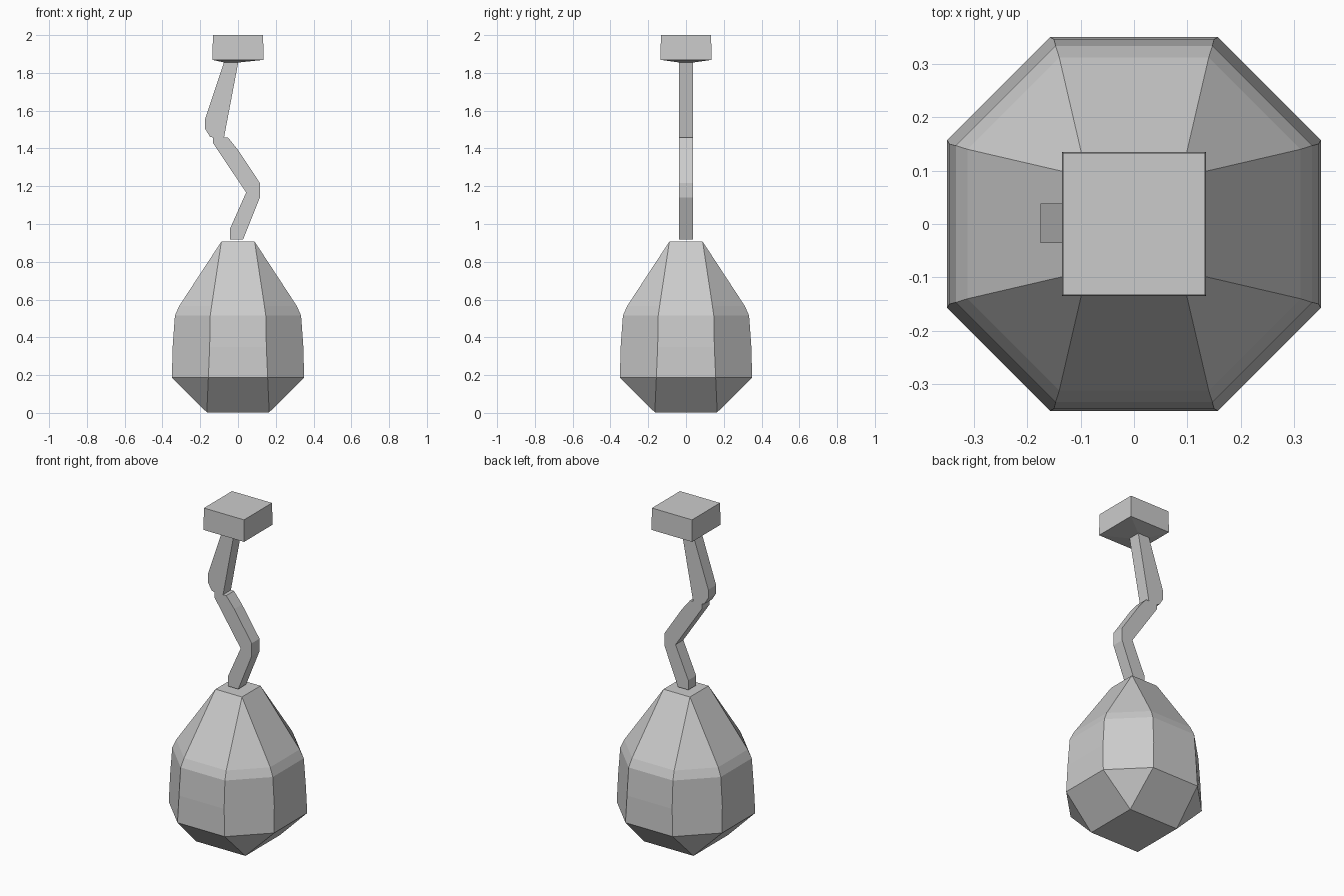
import bpy, bmesh
from math import radians

if "Cube" in bpy.data.objects:
    bpy.data.objects.remove(bpy.data.objects["Cube"])


def finish(name, bm):
    bmesh.ops.recalc_face_normals(bm, faces=bm.faces[:])
    me = bpy.data.meshes.new(name)
    bm.to_mesh(me)
    bm.free()
    ob = bpy.data.objects.new(name, me)
    bpy.context.collection.objects.link(ob)
    return ob


def hull(name, points):
    # faceted convex solid around the points
    bm = bmesh.new()
    for p in points:
        bm.verts.new(p)
    bmesh.ops.convex_hull(bm, input=bm.verts[:])
    bmesh.ops.dissolve_limit(bm, angle_limit=radians(1),
                             verts=bm.verts[:], edges=bm.edges[:])
    return finish(name, bm)


def square(h, z):
    return [(sx * h, sy * h, z) for sx in (-1, 1) for sy in (-1, 1)]


def octagon(a, r, z):
    return [(sx * x, sy * y, z) for x, y in ((a, r), (r, a))
            for sx in (-1, 1) for sy in (-1, 1)]


# Pear-shaped body: square ends, eight-sided middle
hull("body", square(0.165, 0.003) + octagon(0.157, 0.35, 0.187)
     + octagon(0.15, 0.346, 0.35) + octagon(0.147, 0.334, 0.515)
     + octagon(0.14, 0.312, 0.565) + square(0.088, 0.907))

# Crooked stem: side profile extruded along y
profile = [(-0.042, 0.918), (0.027, 0.918), (0.116, 1.14), (0.116, 1.217),
           (0.0, 1.392), (-0.053, 1.458), (-0.074, 1.458), (0.004, 1.87),
           (-0.073, 1.86), (-0.175, 1.555), (-0.175, 1.505), (-0.148, 1.462),
           (-0.132, 1.458), (-0.132, 1.428), (0.043, 1.167), (-0.042, 0.976)]
bm = bmesh.new()
face = bm.faces.new([bm.verts.new((x, -0.036, z)) for x, z in profile])
ext = bmesh.ops.extrude_face_region(bm, geom=[face])
bmesh.ops.translate(bm, vec=(0, 0.074, 0),
                    verts=[v for v in ext["geom"] if isinstance(v, bmesh.types.BMVert)])
finish("stem", bm)

# Square cap with slightly tapered underside
hull("cap", square(0.133, 2.0) + square(0.135, 1.869)
     + [(x, y, 1.855) for x in (-0.073, 0.002) for y in (-0.036, 0.038)])
